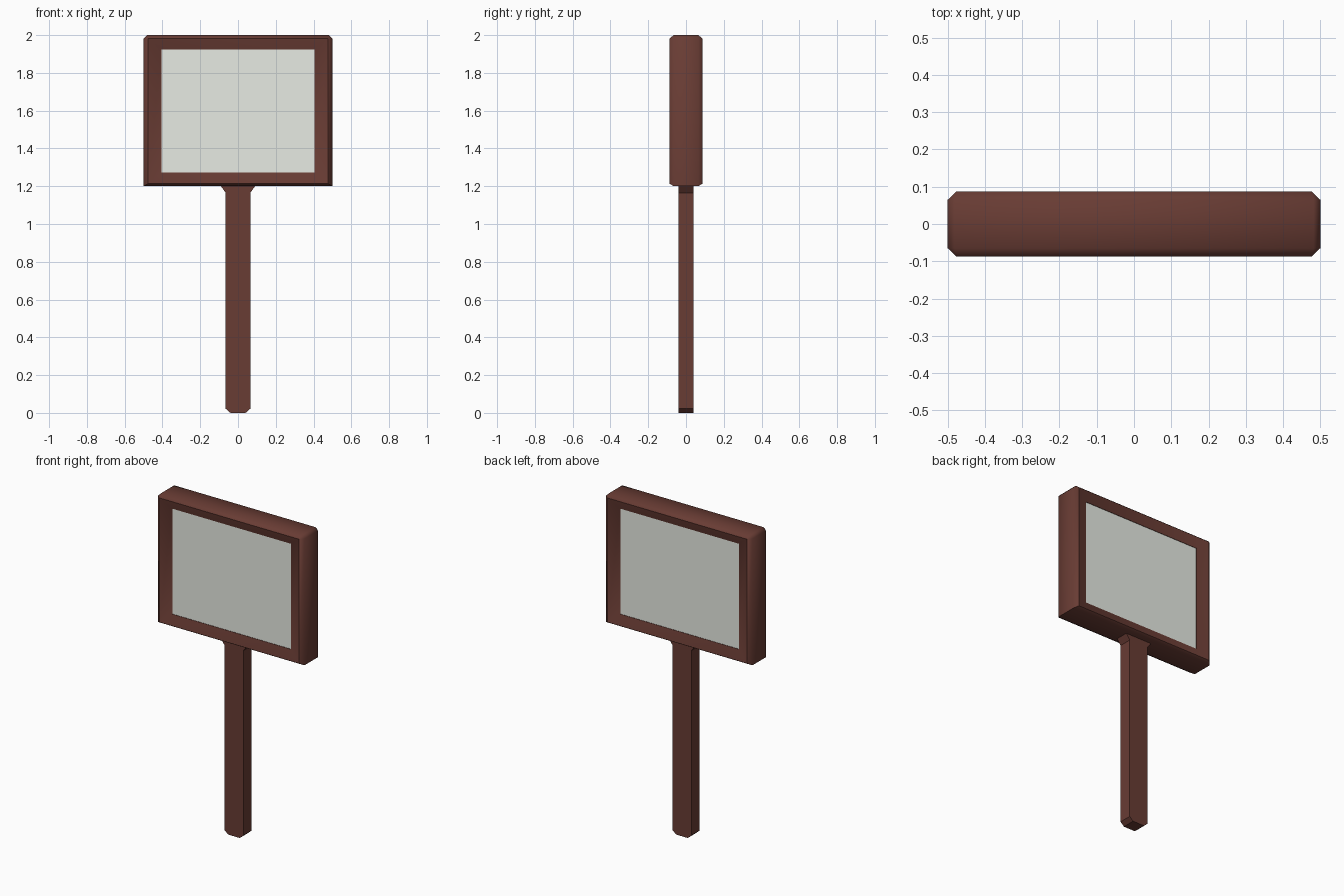
import bpy, bmesh, math

if "Cube" in bpy.data.objects:
    bpy.data.objects.remove(bpy.data.objects["Cube"])


def material(name, color):
    m = bpy.data.materials.new(name)
    m.diffuse_color = (*color, 1)
    m.use_nodes = True
    m.node_tree.nodes["Principled BSDF"].inputs["Base Color"].default_value = m.diffuse_color
    return m


def finish(bm, name, mat, smooth=None):
    bmesh.ops.remove_doubles(bm, verts=bm.verts, dist=1e-5)
    bmesh.ops.recalc_face_normals(bm, faces=bm.faces)
    me = bpy.data.meshes.new(name)
    bm.to_mesh(me)
    bm.free()
    me.materials.append(mat)
    ob = bpy.data.objects.new(name, me)
    bpy.context.collection.objects.link(ob)
    if smooth:
        bpy.ops.object.select_all(action='DESELECT')
        ob.select_set(True)
        bpy.context.view_layer.objects.active = ob
        bpy.ops.object.shade_smooth_by_angle(angle=math.radians(smooth))
    return ob


def outline(half_w, z0, z1, cut):
    """Rectangle with optionally clipped top corners, always six points."""
    return [(-half_w, z0), (half_w, z0), (half_w, z1 - cut),
            (half_w - cut, z1), (-half_w + cut, z1), (-half_w, z1 - cut)]


def loft(rings, cap=False, close=False):
    """Bridge (y, outline) rings in order."""
    bm = bmesh.new()
    vs = [[bm.verts.new((x, y, z)) for x, z in pts] for y, pts in rings]
    pairs = list(zip(vs, vs[1:])) + ([(vs[-1], vs[0])] if close else [])
    for a, b in pairs:
        n = len(a)
        for i in range(n):
            j = (i + 1) % n
            bm.faces.new((a[i], a[j], b[j], b[i]))
    if cap:
        bm.faces.new(vs[0])
        bm.faces.new(vs[-1])
    bmesh.ops.remove_doubles(bm, verts=bm.verts, dist=1e-5)
    bmesh.ops.dissolve_degenerate(bm, edges=bm.edges, dist=1e-5)
    return bm


wood = material("dark_wood", (0.14, 0.045, 0.034))
pane = material("pale_panel", (0.80, 0.83, 0.77))

# Board frame: chamfered rim, raised crease, face sloping in to the panel
rim = outline(0.5, 1.2, 2.0, 0.018)
crease = outline(0.477, 1.214, 1.982, 0)
opening = outline(0.405, 1.273, 1.925, 0)
frame = loft([(-0.0625, opening), (-0.0875, crease), (-0.065, rim),
              (0.065, rim), (0.0875, crease), (0.0625, opening)], close=True)
finish(frame, "board_frame", wood, smooth=46)

# Panel, visible from both sides
finish(loft([(-0.06, opening), (0.06, opening)], cap=True), "board_panel", pane)

# Handle with clipped foot and flared top
half = [(0.04, 0), (0.065, 0.022), (0.065, 1.165), (0.09, 1.2)]
profile = half + [(-x, z) for x, z in reversed(half)]
finish(loft([(-0.04, profile), (0.04, profile)], cap=True), "handle", wood)
